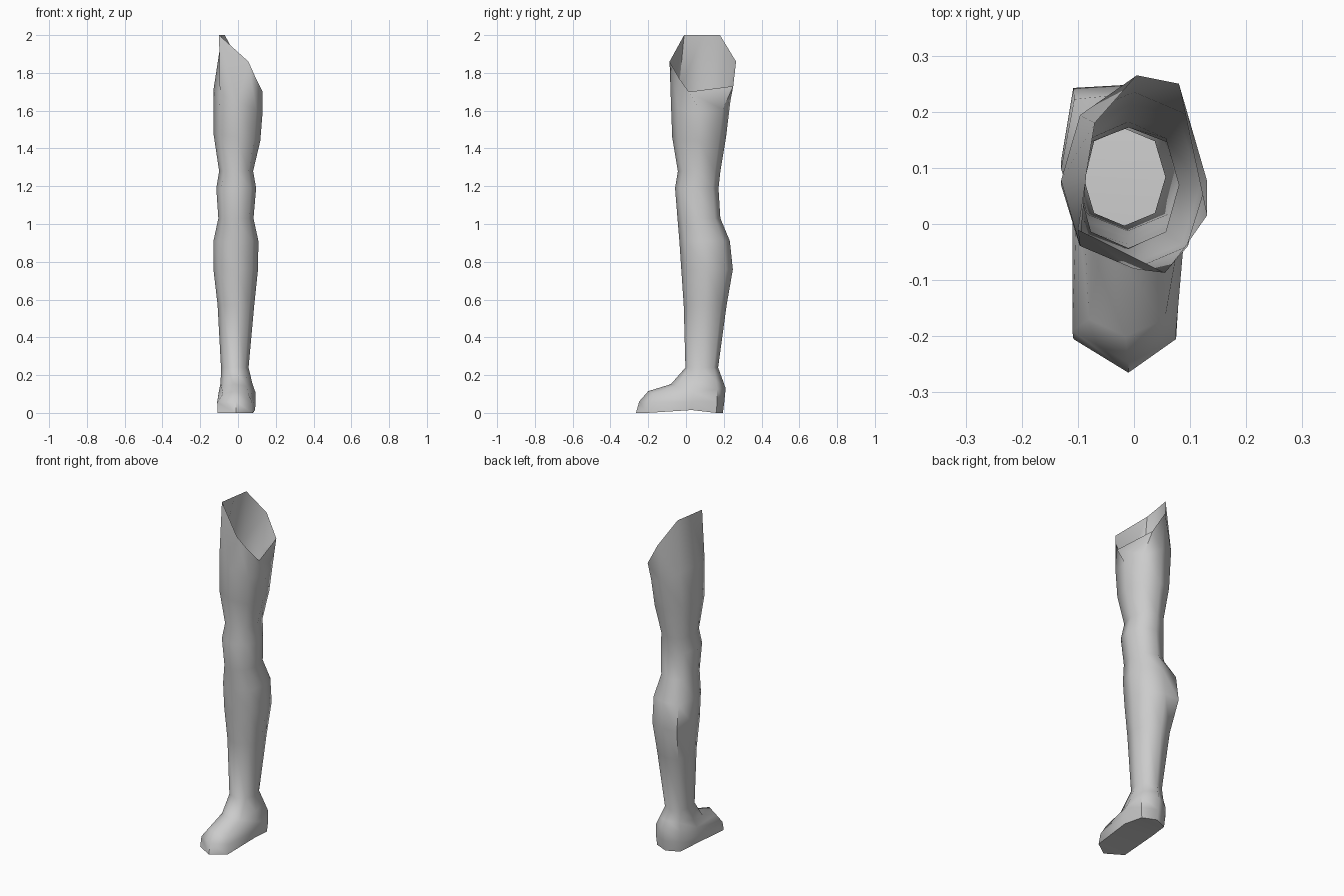
import bpy, bmesh


def ring(z, xl, xr, yf, yb, tilt=0.0, bulge=0.0, k=0.74):
    """Eight-sided leg section: front, front-right, right ... front-left."""
    cx, cy = (xl + xr) / 2, (yf + yb) / 2 + 0.005
    hx, hy = (xr - xl) / 2, (yb - yf) / 2
    shape = [(0, -1), (k, -k), (1, 0), (k, k), (0, 1), (-k, k), (-1, 0), (-k, -k)]
    pts = [[cx + a * hx, cy - 0.005 + b * hy, z - tilt * a] for a, b in shape]
    # fuller back-left corner for the calf
    pts[5][0] -= bulge * 0.3
    pts[5][1] += bulge
    return pts


def foot_ring(front, corner, side, back_corner, heel):
    """Foot section; corner entries are (x left, x right, y, z)."""
    def pair(p):
        return [p[0], p[2], p[3]], [p[1], p[2], p[3]]
    fl, fr = pair(corner)
    l, r = pair(side)
    bl, br = pair(back_corner)
    return [list(front), fr, r, br, list(heel), bl, l, fl]


# Slanted open rim of the thigh
rim = [(0.055, -0.087, 1.86), (0.095, -0.035, 1.77), (0.13, 0.015, 1.70),
       (0.08, 0.25, 1.73), (0.005, 0.265, 1.86), (-0.07, 0.18, 2.0),
       (-0.085, 0.09, 2.0), (-0.10, -0.01, 2.0)]

# Thigh, knee, calf and ankle
rings = [
    rim,
    ring(1.65, -0.13, 0.13, -0.08, 0.235, tilt=0.06),
    ring(1.46, -0.13, 0.118, -0.073, 0.212, tilt=0.02),
    ring(1.28, -0.10, 0.08, -0.043, 0.182),
    ring(1.19, -0.115, 0.096, -0.058, 0.172),
    ring(1.03, -0.104, 0.082, -0.045, 0.182),
    ring(0.91, -0.13, 0.108, -0.035, 0.232, bulge=0.025),
    ring(0.76, -0.13, 0.106, -0.025, 0.248, bulge=0.03),
    ring(0.57, -0.108, 0.086, -0.012, 0.215, bulge=0.01),
    ring(0.24, -0.09, 0.056, -0.003, 0.17),
    # Instep, toes and sole
    foot_ring((-0.015, -0.08, 0.152), (-0.075, 0.05, -0.05, 0.14),
              (-0.092, 0.075, 0.06, 0.16), (-0.07, 0.065, 0.16, 0.17),
              (-0.005, 0.192, 0.18)),
    foot_ring((-0.015, -0.20, 0.115), (-0.08, 0.055, -0.17, 0.10),
              (-0.102, 0.092, 0.04, 0.11), (-0.08, 0.085, 0.165, 0.125),
              (0.0, 0.21, 0.13)),
    foot_ring((-0.01, -0.248, 0.06), (-0.11, 0.075, -0.19, 0.055),
              (-0.11, 0.094, 0.03, 0.06), (-0.08, 0.085, 0.165, 0.06),
              (0.0, 0.203, 0.06)),
    foot_ring((-0.01, -0.265, 0.0), (-0.108, 0.075, -0.205, 0.0),
              (-0.105, 0.09, 0.03, 0.015), (-0.075, 0.08, 0.16, 0.0),
              (0.0, 0.195, 0.0)),
]

# Skin the sections into one surface, closed only at the sole
bm = bmesh.new()
loops = [[bm.verts.new(p) for p in r] for r in rings]
for a, b in zip(loops, loops[1:]):
    for i in range(8):
        j = (i + 1) % 8
        bm.faces.new((a[i], b[i], b[j], a[j]))
s = loops[-1]
for idx in ((7, 1, 0), (6, 2, 1, 7), (5, 3, 2, 6), (4, 3, 5)):
    bm.faces.new([s[i] for i in idx])
bmesh.ops.recalc_face_normals(bm, faces=bm.faces)

mesh = bpy.data.meshes.new("leg")
bm.to_mesh(mesh)
bm.free()
leg = bpy.data.objects.new("leg", mesh)
bpy.context.collection.objects.link(leg)

# Smooth skin with a crisp sole edge
bpy.context.view_layer.objects.active = leg
leg.select_set(True)
bpy.ops.object.shade_smooth_by_angle(angle=1.05)
